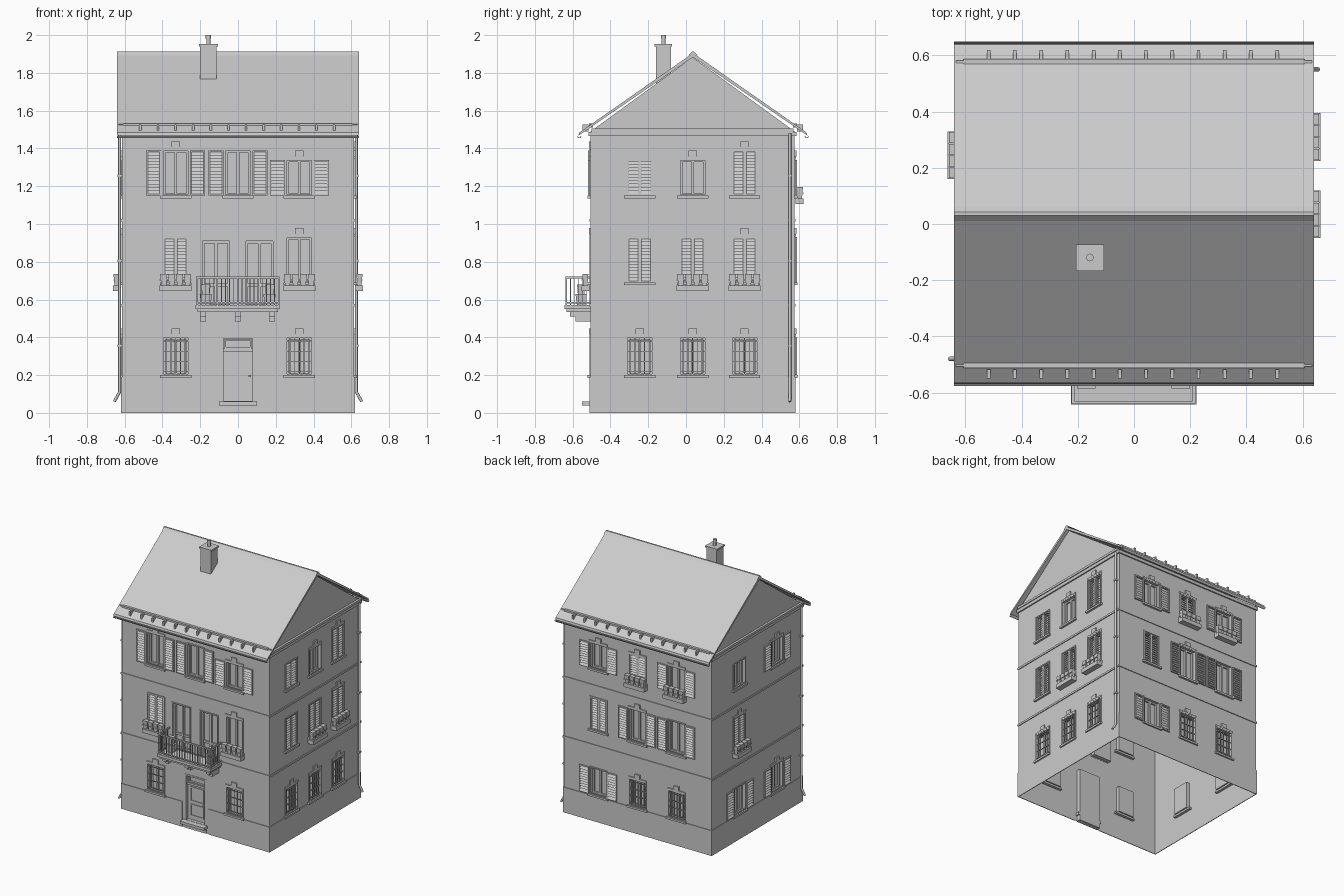
import bpy, bmesh, math
from mathutils import Vector

if "Cube" in bpy.data.objects:
    bpy.data.objects.remove(bpy.data.objects["Cube"])

X, YF, YB, YC = 0.615, -0.505, 0.575, 0.037   # wall planes and ridge line
TOP = 1.49
PARTS = {}

# facade coordinates: u along the wall, z up, d outward
FACADES = {
    'front': (lambda u, z, d: (u, YF - d, z), -X, X),
    'right': (lambda u, z, d: (X + d, u, z), YF, YB),
    'back':  (lambda u, z, d: (-u, YB + d, z), -X, X),
    'left':  (lambda u, z, d: (-X - d, -u, z), -YB, -YF),
}
world = lambda u, z, d: (u, d, z)


def part(name):
    return PARTS.setdefault(name, bmesh.new())


def quad(name, pts):
    bm = part(name)
    bm.faces.new([bm.verts.new(p) for p in pts])


def box(name, f, u0, u1, z0, z1, d0, d1, taper=1.0):
    bm, c, e = part(name), (u0 + u1) / 2, (d0 + d1) / 2
    v = []
    for z, k in ((z0, taper), (z1, 1.0)):
        for u, d in ((u0, d0), (u1, d0), (u1, d1), (u0, d1)):
            v.append(bm.verts.new(f(c + (u - c) * k, z, e + (d - e) * k)))
    for q in ((0, 1, 2, 3), (4, 5, 6, 7), (0, 1, 5, 4), (1, 2, 6, 5), (2, 3, 7, 6), (3, 0, 4, 7)):
        bm.faces.new([v[i] for i in q])


def prism(name, prof, x0, x1):
    bm = part(name)
    a = [bm.verts.new((x0, y, z)) for y, z in prof]
    b = [bm.verts.new((x1, y, z)) for y, z in prof]
    bm.faces.new(a)
    bm.faces.new(b)
    for i in range(len(a)):
        j = (i + 1) % len(a)
        bm.faces.new((a[i], a[j], b[j], b[i]))


def frame(name, f, u0, u1, z0, z1, d0, d1, t):
    box(name, f, u0, u0 + t, z0, z1, d0, d1)
    box(name, f, u1 - t, u1, z0, z1, d0, d1)
    box(name, f, u0 + t, u1 - t, z0, z0 + t, d0, d1)
    box(name, f, u0 + t, u1 - t, z1 - t, z1, d0, d1)


def shutter(f, u0, u1, z0, z1, d):
    frame('shutters', f, u0, u1, z0, z1, d, d + 0.01, 0.009)
    n = int((z1 - z0 - 0.018) / 0.017)
    step = (z1 - z0 - 0.018) / n
    for i in range(n):                       # tilted slats
        z = z0 + 0.009 + i * step
        quad('shutters', [f(u0 + .009, z, d + .013), f(u1 - .009, z, d + .013),
                          f(u1 - .009, z + step, d + .001), f(u0 + .009, z + step, d + .001)])


def pipe(name, pts, r):
    cu = bpy.data.curves.new(name, 'CURVE')
    cu.dimensions, cu.bevel_depth, cu.bevel_resolution, cu.use_fill_caps = '3D', r, 2, True
    s = cu.splines.new('POLY')
    s.points.add(len(pts) - 1)
    for p, co in zip(s.points, pts):
        p.co = (*co, 1)
    bpy.context.collection.objects.link(bpy.data.objects.new(name, cu))


def planter(f, u, z):
    box('planters', f, u - .085, u + .085, z - .045, z - .015, .005, .048)
    box('planters', f, u - .085, u + .085, z + .01, z + .016, .044, .048)
    for i in range(4):
        c = u - .063 + i * .042
        box('flower_pots', f, c - .019, c + .019, z - .015, z + .045, .012, .044, 0.7)


def window(f, u, z0, z1, style, key=False, plant=False):
    w = 0.065
    frame('window_surrounds', f, u - .074, u + .074, z0 - .002, z1 + .006, -.002, .006, .009)
    box('window_sills', f, u - .083, u + .083, z0 - .014, z0, -.02, .016)
    frame('window_frames', f, u - w, u + w, z0, z1, -.03, -.018, .011)
    box('window_frames', f, u - .007, u + .007, z0, z1, -.03, -.016)
    if key:                                  # lintel with raised centre
        box('lintels', f, u - .075, u + .075, z1 + .006, z1 + .018, 0, .007)
        box('lintels', f, u - .022, u + .022, z1 + .018, z1 + .048, 0, .009)
    if style == 'open':
        shutter(f, u - .156, u - .076, z0, z1, .003)
        shutter(f, u + .076, u + .156, z0, z1, .003)
    elif style == 'closed':
        shutter(f, u - w, u, z0, z1, -.01)
        shutter(f, u, u + w, z0, z1, -.01)
    elif style == 'bars':
        for i in range(5):
            c = u - .05 + i * .025
            box('window_bars', f, c - .002, c + .002, z0, z1, -.004, 0)
        for k in (.1, .37, .63, .9):
            z = z0 + (z1 - z0) * k
            box('window_bars', f, u - w, u + w, z - .002, z + .002, -.006, 0)
    if plant:
        planter(f, u, z0)
    return (u - w, u + w, z0, z1, .03)


# window schedule: u, floor, style, lintel, planter
G, M, T, TT = (.20, .40), (.69, .93), (1.15, 1.34), (1.15, 1.39)
WINDOWS = {
    'front': [(-.33, TT, 'open', 1, 0), (0, TT, 'open', 0, 0), (.325, T, 'open', 1, 0),
              (-.33, M, 'closed', 0, 1), (.325, M, 'plain', 1, 1),
              (-.33, G, 'bars', 1, 0), (.325, G, 'bars', 1, 0)],
    'right': [(-.245, T, 'closed', 0, 0), (.035, T, 'plain', 1, 0), (.31, TT, 'closed', 1, 0),
              (-.245, M, 'closed', 0, 0), (.035, M, 'closed', 0, 1), (.31, M, 'closed', 1, 1),
              (-.245, G, 'bars', 1, 0), (.035, G, 'bars', 1, 0), (.31, G, 'bars', 1, 0)],
    'back': [(-.325, T, 'open', 1, 0), (0, T, 'closed', 1, 1), (.325, T, 'open', 1, 1),
             (-.325, M, 'closed', 0, 0), (0, M, 'open', 1, 0), (.325, M, 'open', 0, 0),
             (-.325, G, 'open', 0, 0), (0, G, 'bars', 1, 0), (.325, G, 'bars', 1, 0)],
    'left': [(-.245, T, 'plain', 0, 0), (.2, T, 'open', 1, 0), (-.245, M, 'closed', 1, 1),
             (-.245, G, 'open', 0, 0), (.2, G, 'open', 1, 0)],
}

for side, (f, ua, ub) in FACADES.items():
    holes = [window(f, u, *fl, st, k, p) for u, fl, st, k, p in WINDOWS[side]]
    if side == 'front':
        holes.append((-.088, .088, 0, .40, .03))                       # entrance
        holes += [(c - .075, c + .075, .57, .91, .03) for c in (-.117, .113)]
    # wall sheet with recessed openings
    us = sorted({ua, ub, *[h[0] for h in holes], *[h[1] for h in holes]})
    zs = sorted({0, TOP, *[h[2] for h in holes], *[h[3] for h in holes]})
    for a, b in zip(us, us[1:]):
        for c, e in zip(zs, zs[1:]):
            if not any(h[0] < (a + b) / 2 < h[1] and h[2] < (c + e) / 2 < h[3] for h in holes):
                quad('walls', [f(a, c, 0), f(b, c, 0), f(b, e, 0), f(a, e, 0)])
    for a, b, c, e, t in holes:
        ring = [(a, c), (b, c), (b, e), (a, e)]
        for (p, q), (r, s) in zip(ring, ring[1:] + ring[:1]):
            quad('walls', [f(p, q, 0), f(p, q, -t), f(r, s, -t), f(r, s, 0)])
        quad('panes', [f(p, q, -t) for p, q in ring])
    # plinth, floor bands, cornice
    spans = [(ua, -.11), (.11, ub)] if side == 'front' else [(ua, ub)]
    for a, b in spans:
        box('plinth', f, a - .005 * (a == ua), b + .005 * (b == ub), 0, .19, 0, .005)
    for z in (.57, 1.02):
        box('floor_bands', f, ua - .006, ub + .006, z - .007, z + .007, 0, .006)
    box('cornice', f, ua - .01, ub + .01, 1.465, 1.488, 0, .01)
    if side in ('left', 'right'):
        box('cornice', f, ua + .005, ub - .005, 1.488, 1.505, 0, .016)
        quad('walls', [f(ua, TOP, 0), f(ub, TOP, 0), f((ua + ub) / 2, 1.883, 0)])

# entrance door and step
F = FACADES['front'][0]
frame('door_frame', F, -.088, .088, .05, .405, -.03, .004, .012)
box('door', F, -.076, .076, .06, .325, -.03, -.02)
box('door', F, -.076, .076, .325, .34, -.03, -.008)
frame('door', F, -.072, .072, .34, .39, -.03, -.015, .008)
for z0, z1 in ((.09, .18), (.2, .31)):
    frame('door', F, -.055, .055, z0, z1, -.02, -.015, .008)
box('door_handle', F, .055, .068, .19, .2, -.02, -.004)
box('door_step', F, -.1, .1, .04, .06, -.03, .045)
box('door_step', F, -.09, .09, 0, .04, -.03, .005)

# balcony doors
for c in (-.117, .113):
    frame('balcony_doors', F, c - .075, c + .075, .57, .91, -.03, -.016, .014)
    box('balcony_doors', F, c - .008, c + .008, .57, .91, -.03, -.014)
    box('balcony_doors', F, c - .07, c + .07, .67, .685, -.03, -.018)
    frame('window_surrounds', F, c - .08, c + .08, .565, .918, -.002, .006, .009)

# balcony slab, brackets, railing, tubs
box('balcony_slab', F, -.225, .222, .55, .57, 0, .138)
box('balcony_slab', F, -.215, .212, .535, .55, 0, .128)
for c in (-.185, 0, .18):
    box('balcony_brackets', F, c - .015, c + .015, .51, .535, 0, .11)
    box('balcony_brackets', F, c - .015, c + .015, .485, .51, 0, .08)
for z0, z1 in ((.58, .586), (.712, .722)):
    box('balcony_railing', F, -.222, .219, z0, z1, .124, .134)
    for u in (-.222, .209):
        box('balcony_railing', F, u, u + .01, z0, z1, 0, .124)
for i in range(21):
    u = -.217 + i * .0216
    r = .004 if i % 5 == 0 else .0022
    box('balcony_railing', F, u - r, u + r, .57, .715, .129 - r, .129 + r)
for i in range(1, 6):
    for u in (-.217, .214):
        box('balcony_railing', F, u - .002, u + .002, .57, .715, i * .021, i * .021 + .004)
for c in (-.17, .167):
    box('balcony_tubs', F, c - .033, c + .033, .57, .63, .02, .08, .75)
    box('balcony_plants', F, c - .025, c + .025, .63, .68, .028, .072, .8)

# roof slabs, ridge cap
W, S = .606, .72
prism('roof', [(YC - W, 1.468), (YC - W + .004, 1.484), (YC, 1.905), (YC + W - .004, 1.484),
               (YC + W, 1.468), (YC, 1.883)], -.64, .64)
prism('ridge_cap', [(YC - .026, 1.892), (YC - .006, 1.912), (YC + .006, 1.912), (YC + .026, 1.892),
                    (YC, 1.9)], -.641, .641)

# gutters and snow guards on both slopes
for s in (-1, 1):
    arc = [math.pi + math.pi * i / 8 for i in range(9)]
    gy = YC + s * (W - .004)
    prof = [(gy + .011 * math.cos(a), 1.467 + .013 * math.sin(a)) for a in arc]
    prof += [(gy + .008 * math.cos(a), 1.467 + .01 * math.sin(a)) for a in reversed(arc)]
    prism('gutters', prof, -.64, .64)
    y = YC + s * .54
    box('snow_guards', world, -.607, .607, 1.512, 1.533, y - .01, y + .01)
    for e in (-1, 1):
        box('snow_guards', world, e * .62 - .013, e * .62 + .013, 1.516, 1.53, y - .004, y + .004)
    for i in range(12):
        x = -.517 + i * .0933
        yb = YC + s * .568
        box('snow_guard_brackets', world, x - .006, x + .006, 1.49, 1.527, yb - .018, yb + .014)

# chimney
box('chimney', world, -.2, -.114, 1.74, 1.94, -.16, -.08)
box('chimney_cap', world, -.207, -.107, 1.94, 1.952, -.167, -.073)
pipe('chimney_pipe', [(-.157, -.119, 1.94), (-.157, -.119, 1.995)], .011)
pipe('chimney_pipe_cap', [(-.157, -.119, 1.982), (-.157, -.119, 2.0)], .014)

# downspouts on opposite corners
for s, y in ((1, .55), (-1, -.48)):
    pipe('downspout', [(s * .627, y, 1.48), (s * .627, y, .11), (s * .655, y, .06)], .008)
    for z in (.35, .8, 1.25):
        box('downspout_clips', world, s * .626 - .011, s * .626 + .011, z, z + .012, y - .011, y + .011)

# turn collected parts into objects
for name, bm in PARTS.items():
    bmesh.ops.remove_doubles(bm, verts=bm.verts, dist=1e-5) if name == 'walls' else None
    if name not in ('walls', 'panes', 'shutters'):
        bmesh.ops.recalc_face_normals(bm, faces=bm.faces)
    me = bpy.data.meshes.new(name)
    bm.to_mesh(me)
    bm.free()
    bpy.context.collection.objects.link(bpy.data.objects.new(name, me))
